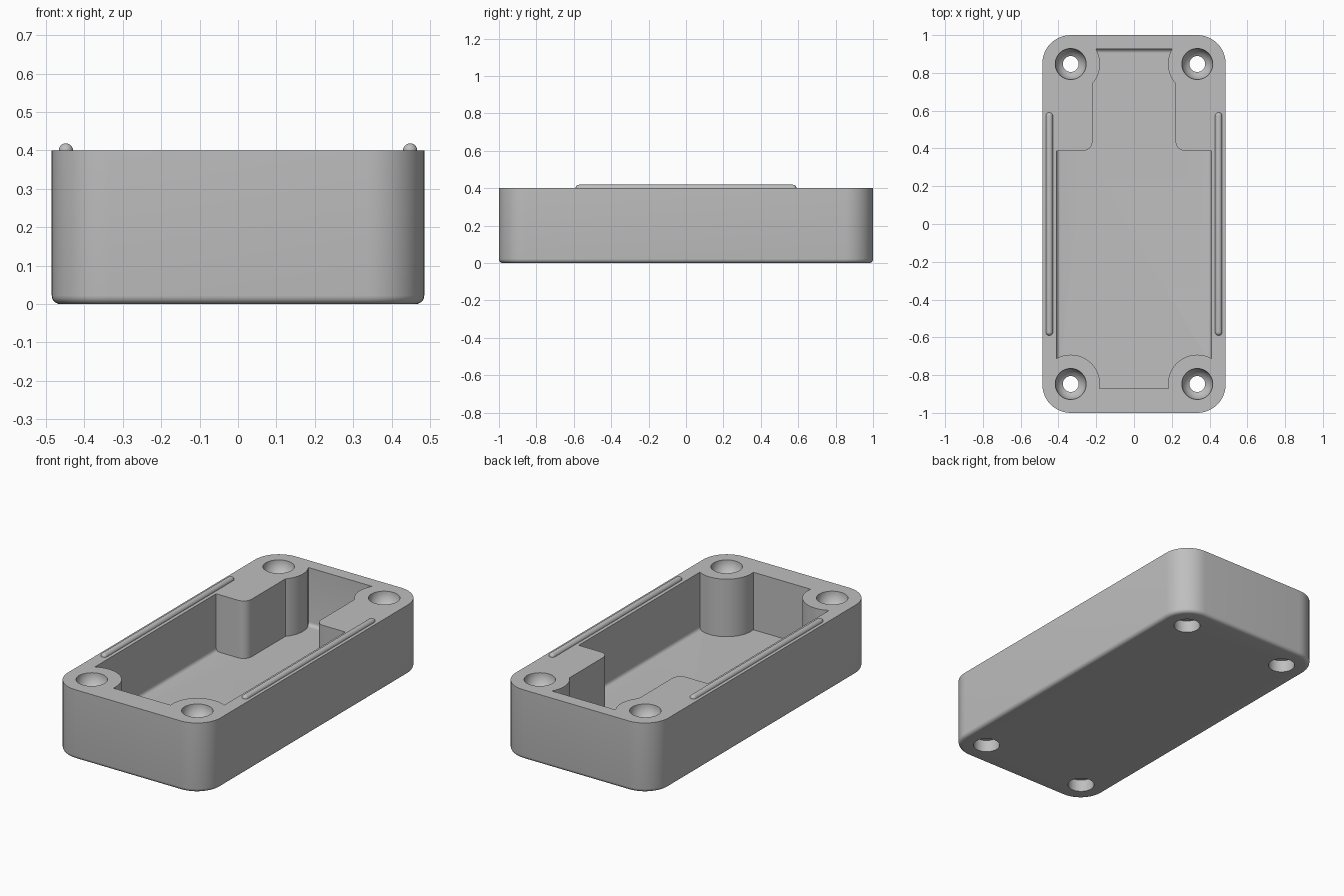
import bpy, bmesh, math
from mathutils import Matrix, Vector

if "Cube" in bpy.data.objects:
    bpy.data.objects.remove(bpy.data.objects["Cube"], do_unlink=True)

HEIGHT, FLOOR = 0.40, 0.07
SCREWS = [(sx * 0.335, sy * 0.847) for sx in (-1, 1) for sy in (-1, 1)]

grey = bpy.data.materials.new("plain grey")
grey.use_nodes = True
grey.diffuse_color = (0.52, 0.52, 0.52, 1)
grey.node_tree.nodes["Principled BSDF"].inputs["Base Color"].default_value = grey.diffuse_color


def finish(name, bm):
    bmesh.ops.recalc_face_normals(bm, faces=bm.faces)
    mesh = bpy.data.meshes.new(name)
    bm.to_mesh(mesh)
    bm.free()
    mesh.materials.append(grey)
    obj = bpy.data.objects.new(name, mesh)
    bpy.context.collection.objects.link(obj)
    return obj


def box(low, high):
    bm = bmesh.new()
    low, high = Vector(low), Vector(high)
    matrix = Matrix.Translation((low + high) / 2) @ Matrix.Diagonal((high - low).to_4d())
    bmesh.ops.create_cube(bm, size=1, matrix=matrix)
    return bm


def round_edges(bm, rule, radius, segments):
    edges = [e for e in bm.edges if rule(e.verts[0].co, e.verts[1].co)]
    bmesh.ops.bevel(bm, geom=edges, offset=radius, segments=segments,
                    profile=0.5, affect='EDGES')


def lathe(name, profile, centre, steps=48):
    """Spin a closed (radius, height) profile about a vertical axis."""
    bm = bmesh.new()
    verts = [bm.verts.new((r, 0, z)) for r, z in profile]
    edges = [bm.edges.new(pair) for pair in zip(verts, verts[1:])]
    bmesh.ops.spin(bm, geom=verts + edges, cent=(0, 0, 0), axis=(0, 0, 1),
                   angle=math.tau, steps=steps)
    bmesh.ops.remove_doubles(bm, verts=bm.verts, dist=1e-5)
    bmesh.ops.translate(bm, verts=bm.verts, vec=(*centre, 0))
    return finish(name, bm)


def cut(target, cutter):
    mod = target.modifiers.new("cut", 'BOOLEAN')
    mod.operation, mod.solver, mod.object = 'DIFFERENCE', 'EXACT', cutter
    bpy.context.view_layer.objects.active = target
    bpy.ops.object.modifier_apply(modifier=mod.name)
    bpy.data.objects.remove(cutter, do_unlink=True)


def smooth(obj):
    bpy.ops.object.select_all(action='DESELECT')
    obj.select_set(True)
    bpy.context.view_layer.objects.active = obj
    bpy.ops.object.shade_smooth_by_angle(angle=math.radians(32))


def upright(a, b):
    return abs(a.z - b.z) > 0.1


# Outer shell: rounded corners and a softened lower edge
bm = box((-0.485, -1, 0), (0.485, 1, HEIGHT))
round_edges(bm, upright, 0.15, 12)
round_edges(bm, lambda a, b: max(a.z, b.z) < 0.001, 0.022, 5)
case = finish("case_body", bm)

# Cavity with a small fillet at the floor of three walls
bm = box((-0.41, -0.87, FLOOR), (0.41, 0.927, 0.6))
round_edges(bm, lambda a, b: max(a.z, b.z) < FLOOR + 0.001 and a.y + b.y > -1, 0.02, 4)
cavity = finish("cavity_cutter", bm)

# Shoulder blocks and screw bosses stay solid
for side in (-1, 1):
    bm = box((min(side * 0.22, side * 0.6), 0.387, -0.1),
             (max(side * 0.22, side * 0.6), 1.2, 0.8))
    round_edges(bm, lambda a, b: upright(a, b) and abs(a.x) < 0.3 and a.y < 0.5, 0.05, 6)
    cut(cavity, finish("shoulder", bm))
for centre in SCREWS:
    cut(cavity, lathe("boss", [(0, -0.1), (0.155, -0.1), (0.155, 0.8), (0, 0.8)], centre))
cut(case, cavity)

# Screw holes: flat recess below, narrow shaft, round cup above
start = math.acos(0.042 / 0.082)
cup = [(0.082 * math.cos(start * (1 - i / 8)), HEIGHT - 0.082 * math.sin(start * (1 - i / 8)))
       for i in range(9)]
hole = [(0, -0.1), (0.071, -0.1), (0.071, 0.07), (0.042, 0.07), *cup, (0.082, 0.5), (0, 0.5)]
for centre in SCREWS:
    cut(case, lathe("hole_cutter", hole, centre))
smooth(case)

# Raised sealing ridges: round-ended rods half sunk in the rim
for side, label in ((1, "left"), (-1, "right")):
    bm = bmesh.new()
    bmesh.ops.create_uvsphere(bm, u_segments=20, v_segments=12, radius=0.0185,
                              matrix=Matrix.Rotation(math.pi / 2, 4, 'X'))
    middle = [f for f in bm.faces if f.calc_center_median().y > 0]
    edges = list({e for f in middle for e in f.edges
                  if all(abs(v.co.y) < 1e-4 for v in e.verts)})
    bmesh.ops.split_edges(bm, edges=edges)
    for v in bm.verts:
        v.co.y += math.copysign(0.572, v.link_faces[0].calc_center_median().y)
    rims = [e for e in bm.edges if e.is_boundary]
    bmesh.ops.bridge_loops(bm, edges=rims)
    bmesh.ops.translate(bm, verts=bm.verts, vec=(side * 0.448, 0, HEIGHT))
    smooth(finish(label + "_ridge", bm))
